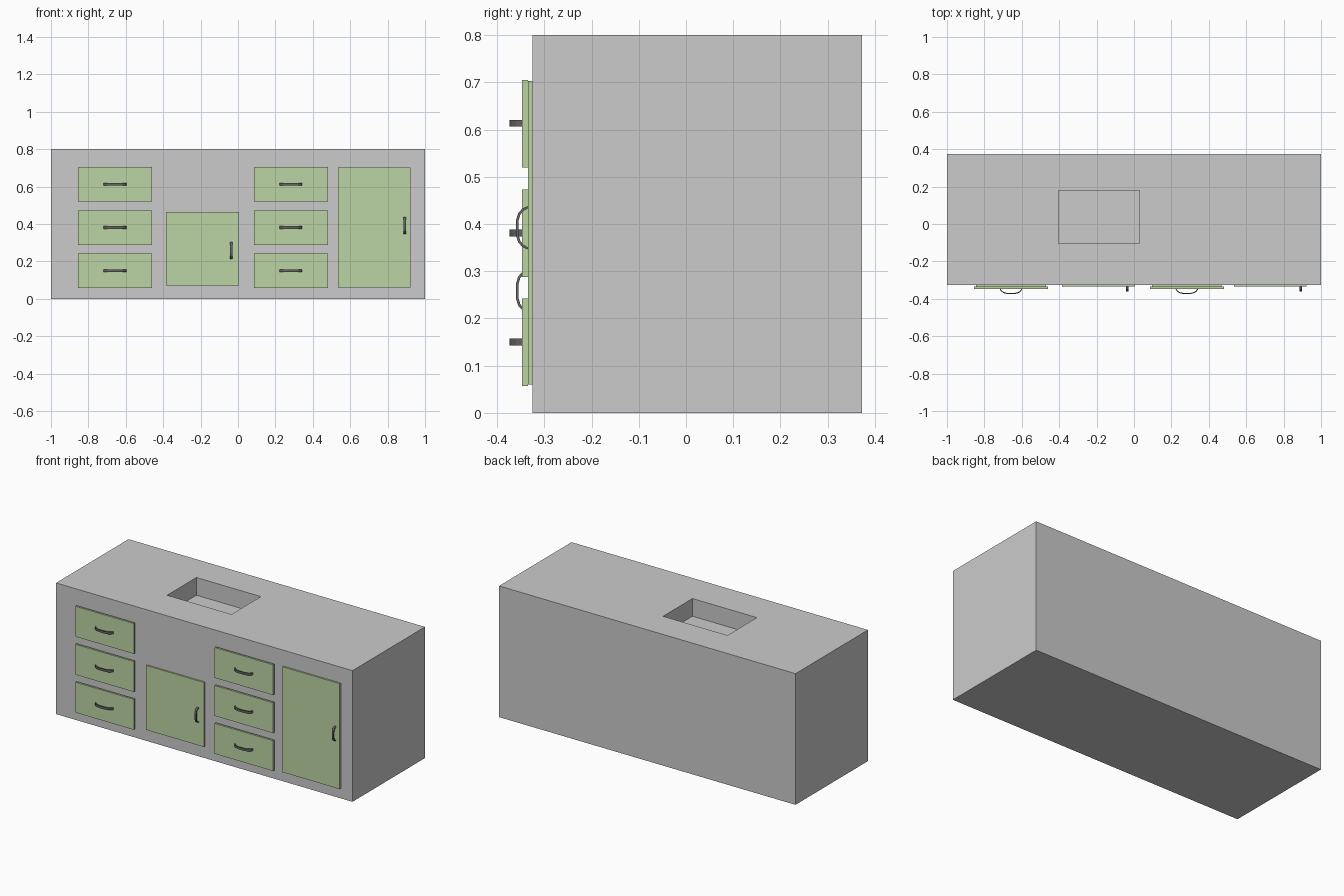
import bpy, bmesh
from mathutils import Vector

if "Cube" in bpy.data.objects:
    bpy.data.objects.remove(bpy.data.objects["Cube"])

FRONT = -0.325


def material(name, color):
    m = bpy.data.materials.new(name)
    m.diffuse_color = color
    m.use_nodes = True
    m.node_tree.nodes["Principled BSDF"].inputs["Base Color"].default_value = m.diffuse_color
    return m


green = material("green_paint", (0.50, 0.66, 0.37, 1))
dark = material("dark_metal", (0.13, 0.13, 0.13, 1))


def finish(name, bm, mat=None):
    bmesh.ops.recalc_face_normals(bm, faces=bm.faces)
    mesh = bpy.data.meshes.new(name)
    bm.to_mesh(mesh)
    bm.free()
    ob = bpy.data.objects.new(name, mesh)
    bpy.context.collection.objects.link(ob)
    if mat:
        mesh.materials.append(mat)
    return ob


def add_box(bm, x, y, z):
    verts = bmesh.ops.create_cube(bm, size=1)["verts"]
    for v in verts:
        v.co = Vector([(a + b) / 2 + c * (b - a) for (a, b), c in zip((x, y, z), v.co)])
    return verts


def handle(name, center, span, depth, width, y, vertical):
    """Bent strap: bowed profile given thickness, then extruded to its width."""
    t = 0.0055
    half = [(0.5, 0), (0.44, 0.48), (0.33, 0.83), (0.17, 1)]
    outer = [Vector((s * span, d * depth)) for s, d in half]
    outer += [Vector((-p.x, p.y)) for p in reversed(outer)]
    inner = []
    for i, p in enumerate(outer):
        d = outer[min(i + 1, len(outer) - 1)] - outer[max(i - 1, 0)]
        n = Vector((-d.y, d.x)).normalized()
        inner.append(p + n * t)
    inner[0].y = inner[-1].y = 0
    bm = bmesh.new()

    def place(p, w):
        if vertical:
            return (center[0] + w, y - p.y, center[1] + p.x)
        return (center[0] + p.x, y - p.y, center[1] + w)

    rings = []
    for o, i in zip(outer, inner):
        rings.append([bm.verts.new(place(p, w)) for p, w in
                      ((o, -width / 2), (o, width / 2), (i, width / 2), (i, -width / 2))])
    for a, b in zip(rings, rings[1:]):
        for k in range(4):
            bm.faces.new((a[k], a[(k + 1) % 4], b[(k + 1) % 4], b[k]))
    bm.faces.new(rings[0])
    bm.faces.new(rings[-1])
    finish(name, bm, dark)


# Counter body, with a basin recessed into the top
bm = bmesh.new()
add_box(bm, (-1, 1), (FRONT, 0.373), (0, 0.8))
for axis, values in ((0, (-0.405, 0.03)), (1, (-0.105, 0.178))):
    for value in values:
        co, no = [0, 0, 0], [0, 0, 0]
        co[axis], no[axis] = value, 1
        top = [f for f in bm.faces if f.normal.z > 0.9]
        edges = {e for f in top for e in f.edges}
        verts = {v for f in top for v in f.verts}
        bmesh.ops.bisect_plane(bm, geom=top + list(edges) + list(verts),
                               plane_co=co, plane_no=no)
        bm.normal_update()
basin = min((f for f in bm.faces if f.normal.z > 0.9),
            key=lambda f: (f.calc_center_median() - Vector((-0.1875, 0.0365, 0.8))).length)
new = bmesh.ops.extrude_face_region(bm, geom=[basin])["geom"]
bmesh.ops.translate(bm, vec=(0, 0, -0.108), verts=[g for g in new if isinstance(g, bmesh.types.BMVert)])
if basin.is_valid:
    bmesh.ops.delete(bm, geom=[basin], context="FACES_ONLY")
finish("counter_body", bm)

# Two stacks of three drawers: overlapping front panel, box behind it, handle
for side, x0 in (("left", -0.855), ("right", 0.085)):
    x1 = x0 + 0.395
    for row, z0 in (("bottom", 0.057), ("middle", 0.288), ("top", 0.52)):
        z1 = z0 + 0.185
        bm = bmesh.new()
        add_box(bm, (x0, x1), (-0.347, -0.335), (z0, z1))
        add_box(bm, (x0 + 0.011, x1 - 0.011), (-0.335, -0.32), (z0 + 0.011, z1 - 0.011))
        finish(f"{side}_{row}_drawer", bm, green)
        handle(f"{side}_{row}_drawer_handle", ((x0 + x1) / 2, z0 + 0.093),
               0.122, 0.027, 0.014, -0.347, False)

# Two doors with upright handles
for name, x, z, hx, hz in (("short_door", (-0.385, 0.005), (0.072, 0.465), -0.036, 0.258),
                           ("tall_door", (0.535, 0.921), (0.06, 0.703), 0.891, 0.392)):
    bm = bmesh.new()
    add_box(bm, x, (-0.335, -0.32), z)
    finish(name, bm, green)
    handle(name + "_handle", (hx, hz), 0.092, 0.025, 0.012, -0.335, True)
